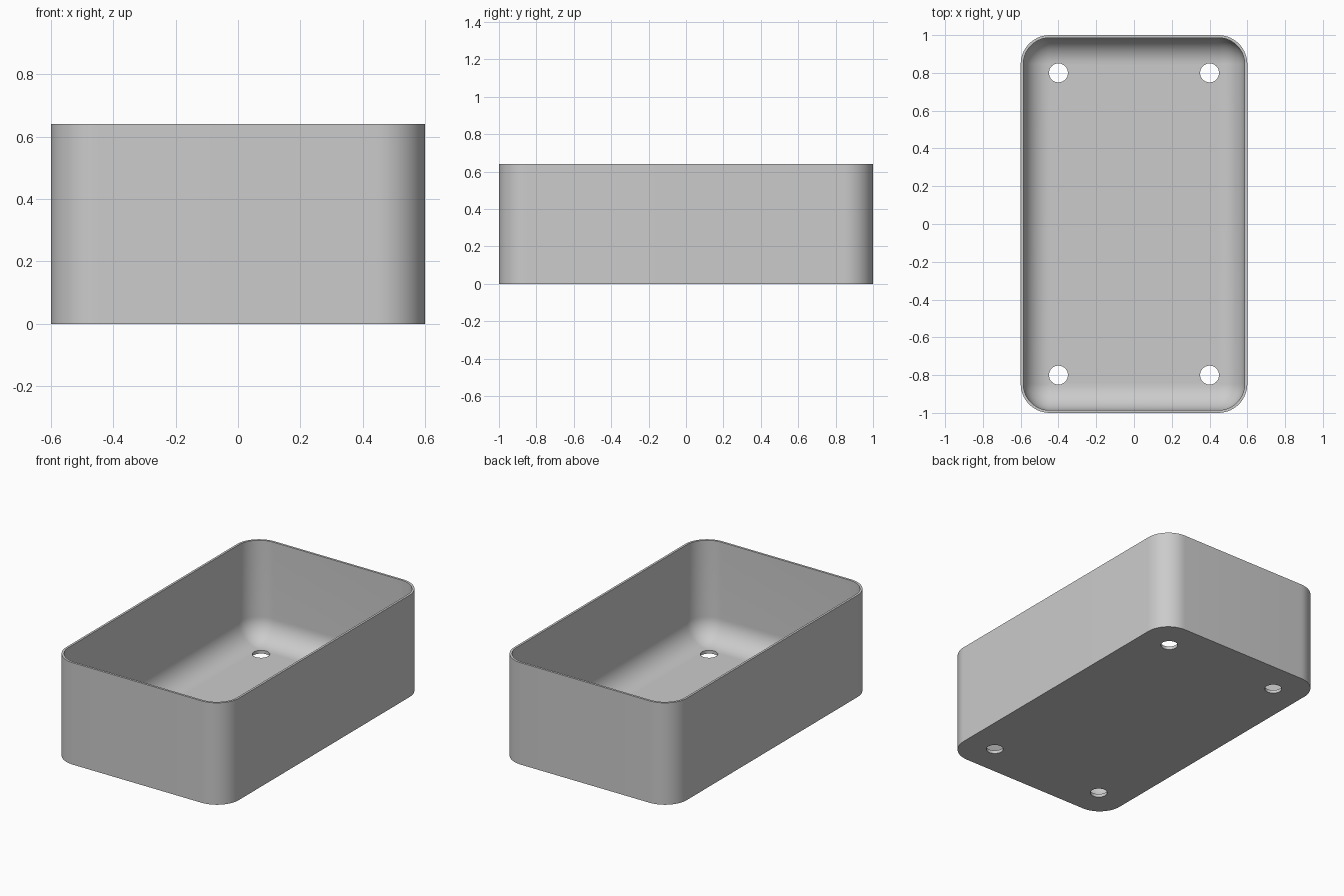
import bpy, bmesh
from math import sin, cos, pi

cube = bpy.data.objects.get("Cube")
if cube:
    bpy.data.objects.remove(cube, do_unlink=True)

HALF_X, HALF_Y, HEIGHT = 0.6, 1.0, 0.64
WALL, FLOOR, FILLET = 0.014, 0.02, 0.14
CORNER = WALL + FILLET
STEPS = 14

grey = bpy.data.materials.new("plain grey")
grey.use_nodes = True
colour = (0.6, 0.6, 0.6, 1)
grey.diffuse_color = colour
grey.node_tree.nodes["Principled BSDF"].inputs["Base Color"].default_value = colour


def ring(bm, inset, z):
    """Rounded rectangle, inset from the outer wall."""
    r = max(CORNER - inset, 0.0005)
    cx, cy = HALF_X - inset - r, HALF_Y - inset - r
    verts = []
    for q, (sx, sy) in enumerate([(1, 1), (-1, 1), (-1, -1), (1, -1)]):
        for i in range(STEPS + 1):
            a = (q + i / STEPS) * pi / 2
            verts.append(bm.verts.new((sx * cx + r * cos(a), sy * cy + r * sin(a), z)))
    return verts


# Open tray: outer wall, rim, inner wall and rounded floor edge
bm = bmesh.new()
levels = [(0, 0), (0, HEIGHT), (WALL, HEIGHT)]
for i in range(STEPS + 1):
    a = i / STEPS * pi / 2
    levels.append((WALL + FILLET * (1 - cos(a)), FLOOR + FILLET * (1 - sin(a))))
rings = [ring(bm, *level) for level in levels]
for low, high in zip(rings, rings[1:]):
    for i in range(len(low)):
        j = (i + 1) % len(low)
        bm.faces.new((low[i], low[j], high[j], high[i]))
bm.faces.new(rings[0][::-1])
bm.faces.new(rings[-1])
bmesh.ops.remove_doubles(bm, verts=bm.verts, dist=0.002)
bmesh.ops.recalc_face_normals(bm, faces=bm.faces)
mesh = bpy.data.meshes.new("tray")
bm.to_mesh(mesh)
bm.free()
tray = bpy.data.objects.new("tray", mesh)
bpy.context.collection.objects.link(tray)
mesh.materials.append(grey)

# Four round holes through the floor
bpy.context.view_layer.objects.active = tray
for x in (-0.4, 0.4):
    for y in (-0.8, 0.8):
        bpy.ops.mesh.primitive_cylinder_add(vertices=48, radius=0.05, depth=0.3, location=(x, y, 0))
        cutter = bpy.context.object
        cutter.name = "hole_cutter"
        cutter.hide_render = True
        cutter.data.materials.append(grey)
        bpy.context.view_layer.objects.active = tray
        cut = tray.modifiers.new("hole", 'BOOLEAN')
        cut.operation = 'DIFFERENCE'
        cut.solver = 'EXACT'
        cut.object = cutter
        bpy.ops.object.modifier_apply(modifier=cut.name)
        bpy.data.objects.remove(cutter, do_unlink=True)

# Smooth curves, crisp rim and holes
bpy.ops.object.select_all(action='DESELECT')
tray.select_set(True)
bpy.context.view_layer.objects.active = tray
bpy.ops.object.shade_smooth_by_angle(angle=pi / 6)
